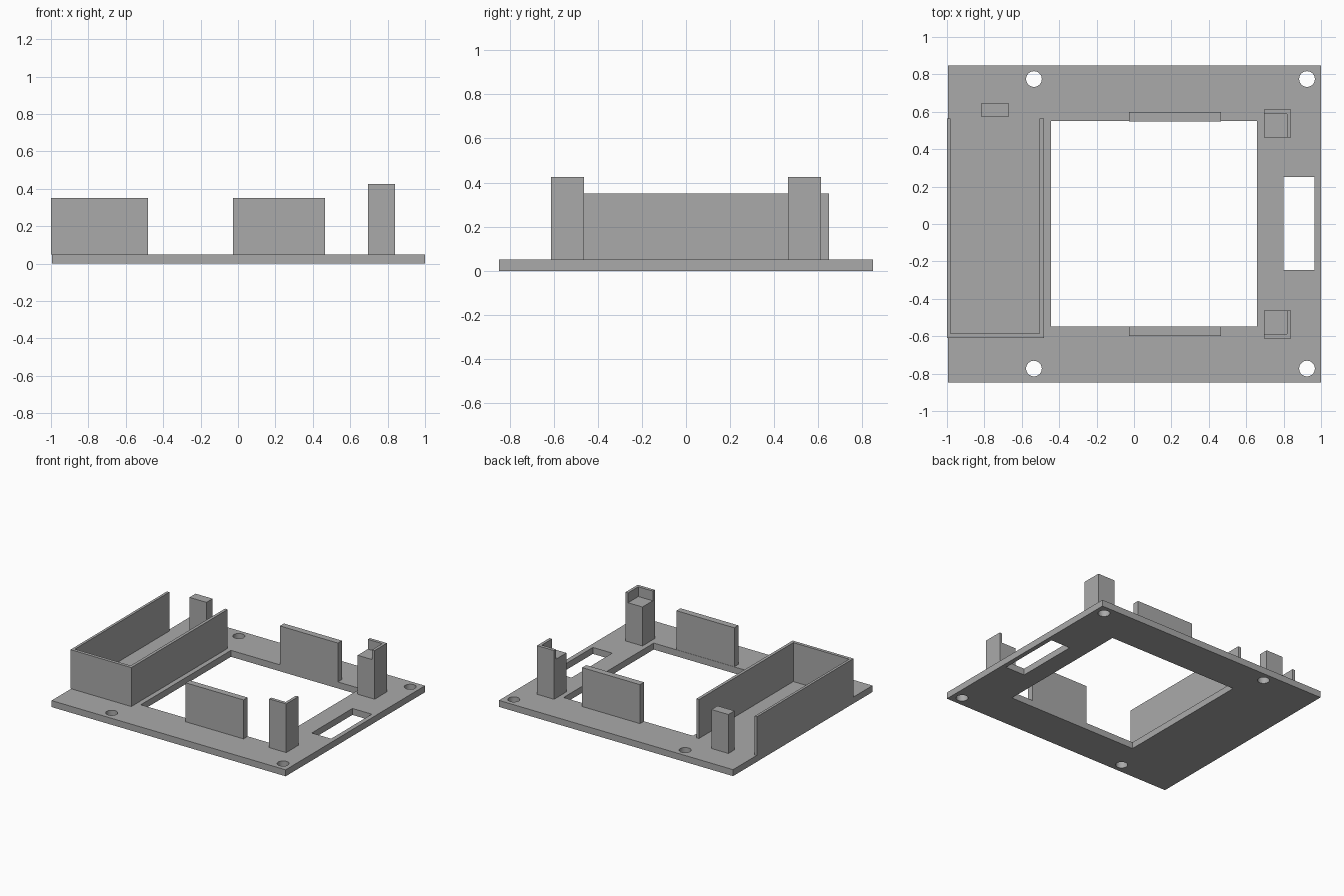
import bpy, bmesh, math

cube = bpy.data.objects.get("Cube")
if cube:
    bpy.data.objects.remove(cube, do_unlink=True)

GREY = (0.4, 0.4, 0.4, 1.0)
mat = bpy.data.materials.new("plain grey")
mat.use_nodes = True
mat.diffuse_color = GREY
mat.node_tree.nodes["Principled BSDF"].inputs["Base Color"].default_value = GREY

BASE = 0.05      # top of the base plate
WALL = 0.35      # top of walls and post shelves
LIP = 0.425      # top of the corner post lips


def rect(x0, x1, y0, y1):
    return [(x0, y0), (x1, y0), (x1, y1), (x0, y1)]


def circle(cx, cy, r, n=32):
    return [(cx + r * math.cos(2 * math.pi * i / n),
             cy + r * math.sin(2 * math.pi * i / n)) for i in range(n)]


def prism(name, loops, z0, z1):
    """Extrude an outline (with optional hole outlines) from z0 to z1."""
    curve = bpy.data.curves.new(name + "_profile", 'CURVE')
    curve.dimensions = '2D'
    curve.fill_mode = 'BOTH'
    curve.extrude = (z1 - z0) / 2
    for loop in loops:
        spline = curve.splines.new('POLY')
        spline.points.add(len(loop) - 1)
        for point, (x, y) in zip(spline.points, loop):
            point.co = (x, y, 0, 1)
        spline.use_cyclic_u = True
    helper = bpy.data.objects.new(name + "_helper", curve)
    bpy.context.collection.objects.link(helper)
    graph = bpy.context.evaluated_depsgraph_get()
    mesh = bpy.data.meshes.new_from_object(helper.evaluated_get(graph))
    bpy.data.objects.remove(helper, do_unlink=True)

    # Weld the caps to the sides and raise to the right height
    bm = bmesh.new()
    bm.from_mesh(mesh)
    bmesh.ops.remove_doubles(bm, verts=bm.verts, dist=1e-5)
    bmesh.ops.recalc_face_normals(bm, faces=bm.faces)
    bmesh.ops.translate(bm, verts=bm.verts, vec=(0, 0, (z0 + z1) / 2))
    bm.to_mesh(mesh)
    bm.free()
    mesh.name = name
    mesh.materials.clear()
    mesh.materials.append(mat)
    obj = bpy.data.objects.new(name, mesh)
    bpy.context.collection.objects.link(obj)
    bpy.ops.object.select_all(action='DESELECT')
    obj.select_set(True)
    bpy.context.view_layer.objects.active = obj
    bpy.ops.object.shade_smooth_by_angle(angle=math.radians(30))
    return obj


# Base plate with display window, side slot and screw holes
holes = [circle(x, y, 0.042) for x in (-0.535, 0.925) for y in (-0.773, 0.775)]
prism("base_plate",
      [rect(-0.995, 1, -0.848, 0.848),
       rect(-0.445, 0.658, -0.547, 0.55),
       rect(0.8, 0.965, -0.245, 0.25)] + holes, 0, BASE)

# U-shaped compartment, open towards the back
prism("compartment_wall",
      [[(-1, 0.563), (-1, -0.61), (-0.482, -0.61), (-0.482, 0.563),
        (-0.505, 0.563), (-0.505, -0.585), (-0.98, -0.585), (-0.98, 0.563)]],
      BASE, WALL)

# Stop post behind the compartment
prism("stop_post", [rect(-0.815, -0.67, 0.573, 0.648)], BASE, WALL)

# Side walls and corner posts, mirrored front to back
for label, s in (("front", -1), ("back", 1)):
    prism(label + "_side_wall",
          [rect(-0.027, 0.466, s * 0.549, s * 0.598)], BASE, WALL)
    prism(label + "_corner_post",
          [rect(0.695, 0.84, s * 0.463, s * 0.613)], BASE, WALL)
    prism(label + "_corner_lip",
          [[(0.695, s * 0.613), (0.84, s * 0.613), (0.84, s * 0.463),
            (0.818, s * 0.463), (0.818, s * 0.588), (0.695, s * 0.588)]],
          WALL, LIP)
